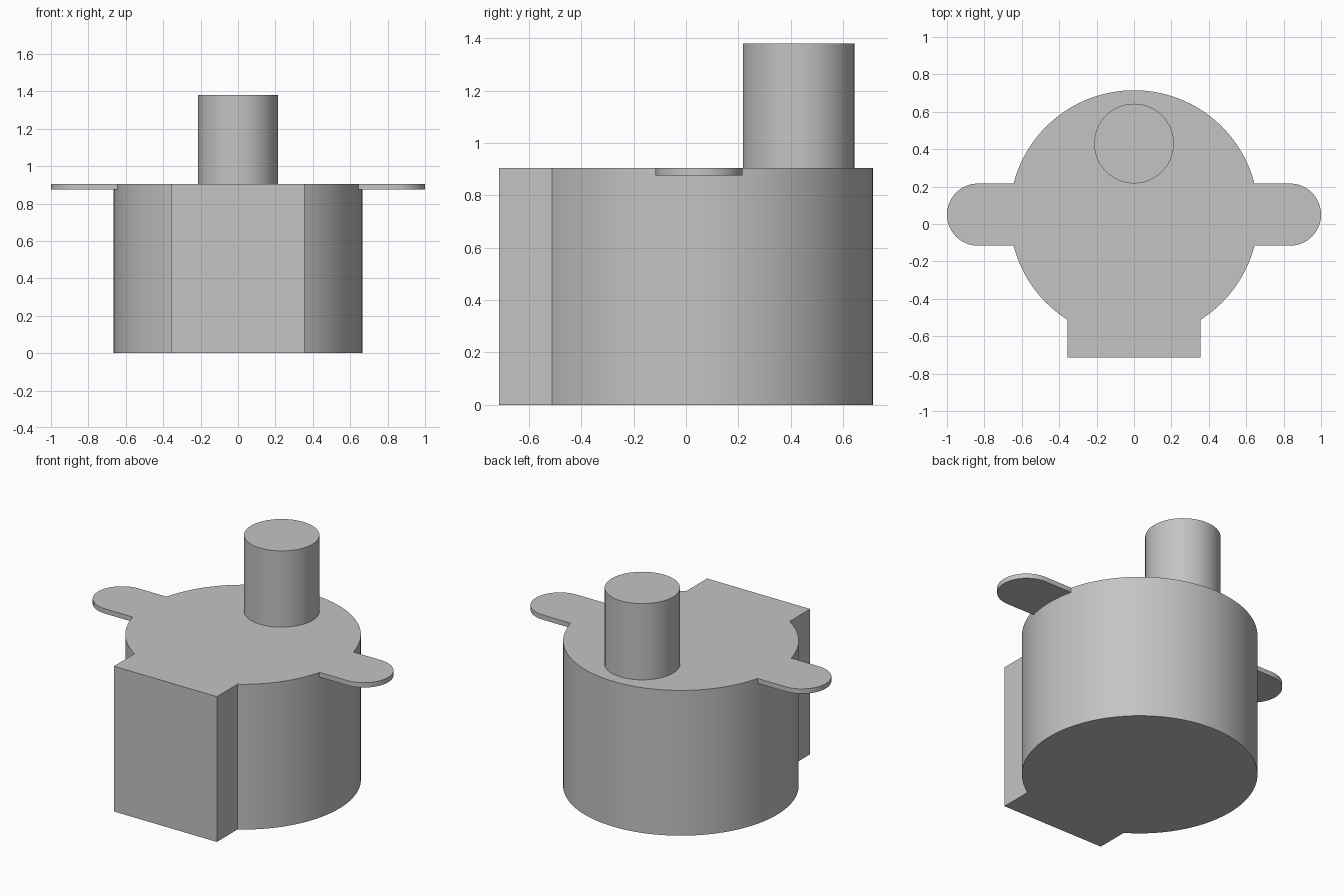
import bpy
import bmesh
from math import asin, cos, sin, pi, radians

cube = bpy.data.objects.get("Cube")
if cube:
    bpy.data.objects.remove(cube, do_unlink=True)

# Main dimensions
CY = 0.05
CASE_R, CASE_H = 0.665, 0.905
TAB_R, TAB_T = 0.166, 0.03
BLOCK_W, BLOCK_FRONT = 0.355, -0.715
SHAFT_R, SHAFT_Y, SHAFT_TOP = 0.213, 0.43, 1.38

grey = bpy.data.materials.new("plain_grey")
grey.use_nodes = True
colour = (0.55, 0.55, 0.55, 1)
grey.diffuse_color = colour
grey.node_tree.nodes["Principled BSDF"].inputs["Base Color"].default_value = colour


def arc(cx, cy, r, start, end, steps):
    """Points along a circular arc, both ends included."""
    angles = [start + (end - start) * i / steps for i in range(steps + 1)]
    return [(cx + r * cos(a), cy + r * sin(a)) for a in angles]


def prism(name, outline, z0, z1):
    """Extrude a closed flat outline upwards."""
    bm = bmesh.new()
    face = bm.faces.new([bm.verts.new((x, y, z0)) for x, y in outline])
    top = bmesh.ops.extrude_face_region(bm, geom=[face], use_keep_orig=True)["geom"]
    verts = [v for v in top if isinstance(v, bmesh.types.BMVert)]
    bmesh.ops.translate(bm, verts=verts, vec=(0, 0, z1 - z0))
    bmesh.ops.recalc_face_normals(bm, faces=bm.faces)
    mesh = bpy.data.meshes.new(name)
    bm.to_mesh(mesh)
    bm.free()
    mesh.materials.append(grey)
    obj = bpy.data.objects.new(name, mesh)
    bpy.context.collection.objects.link(obj)
    bpy.ops.object.select_all(action="DESELECT")
    obj.select_set(True)
    bpy.context.view_layer.objects.active = obj
    bpy.ops.object.shade_smooth_by_angle(angle=radians(30))


# Round case with the square connector block, as one outline
tab_a = asin(TAB_R / CASE_R)
block_a = asin(BLOCK_W / CASE_R)
breaks = [(-pi / 2 + block_a, -tab_a, 20), (-tab_a, tab_a, 16),
          (tab_a, pi - tab_a, 60), (pi - tab_a, pi + tab_a, 16),
          (pi + tab_a, 1.5 * pi - block_a, 20)]
outline = []
for start, end, steps in breaks:
    outline += arc(0, CY, CASE_R, start, end, steps)[:-1]
outline.append((-BLOCK_W, CY - CASE_R * cos(block_a)))
outline += [(-BLOCK_W, BLOCK_FRONT), (BLOCK_W, BLOCK_FRONT)]
prism("motor_case", outline, 0, CASE_H)

# Rounded mounting tabs, fitted to the curve of the case
tab = arc(1 - TAB_R, CY, TAB_R, -pi / 2, pi / 2, 32)
tab += arc(0, CY, CASE_R, tab_a, -tab_a, 16)
for name, side in (("left_tab", 1), ("right_tab", -1)):
    prism(name, [(side * x, y) for x, y in tab], CASE_H - TAB_T, CASE_H)

# Offset output shaft
prism("output_shaft", arc(0, SHAFT_Y, SHAFT_R, 0, 2 * pi, 64)[:-1], CASE_H, SHAFT_TOP)
